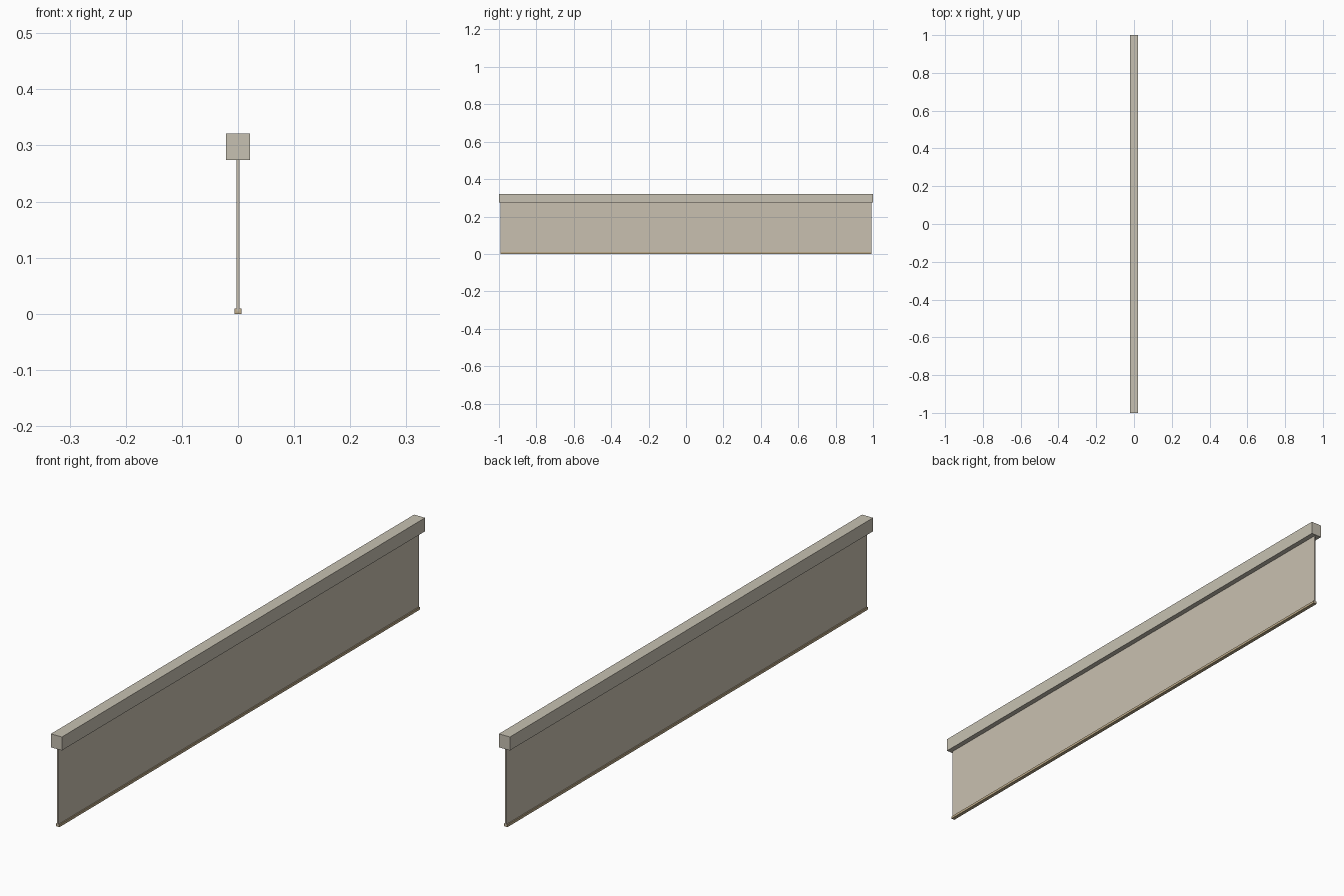
import bpy

if "Cube" in bpy.data.objects:
    bpy.data.objects.remove(bpy.data.objects["Cube"])


def material(name, srgb):
    mat = bpy.data.materials.new(name)
    linear = [((c / 255 + 0.055) / 1.055) ** 2.4 for c in srgb]
    mat.diffuse_color = (*linear, 1)
    mat.use_nodes = True
    mat.node_tree.nodes["Principled BSDF"].inputs["Base Color"].default_value = mat.diffuse_color
    return mat


def box(name, width, length, z0, z1, mat):
    bpy.ops.mesh.primitive_cube_add(size=1, location=(0, 0, (z0 + z1) / 2))
    obj = bpy.context.object
    obj.name = name
    obj.scale = (width, length, z1 - z0)
    bpy.ops.object.transform_apply(location=False, rotation=False, scale=True)
    obj.data.materials.append(mat)
    return obj


casing = material("warm grey casing", (199, 193, 178))
fabric = material("beige fabric", (201, 192, 176))
tan = material("tan bar", (188, 170, 136))

# Casing at the top
box("head_casing", 0.042, 2.0, 0.274, 0.321, casing)
# Hanging screen, reaching from the casing into the bar
box("screen", 0.005, 1.985, 0.004, 0.276, fabric)
# Weighted bar along the lower edge
box("bottom_bar", 0.013, 1.985, 0.0, 0.009, tan)
